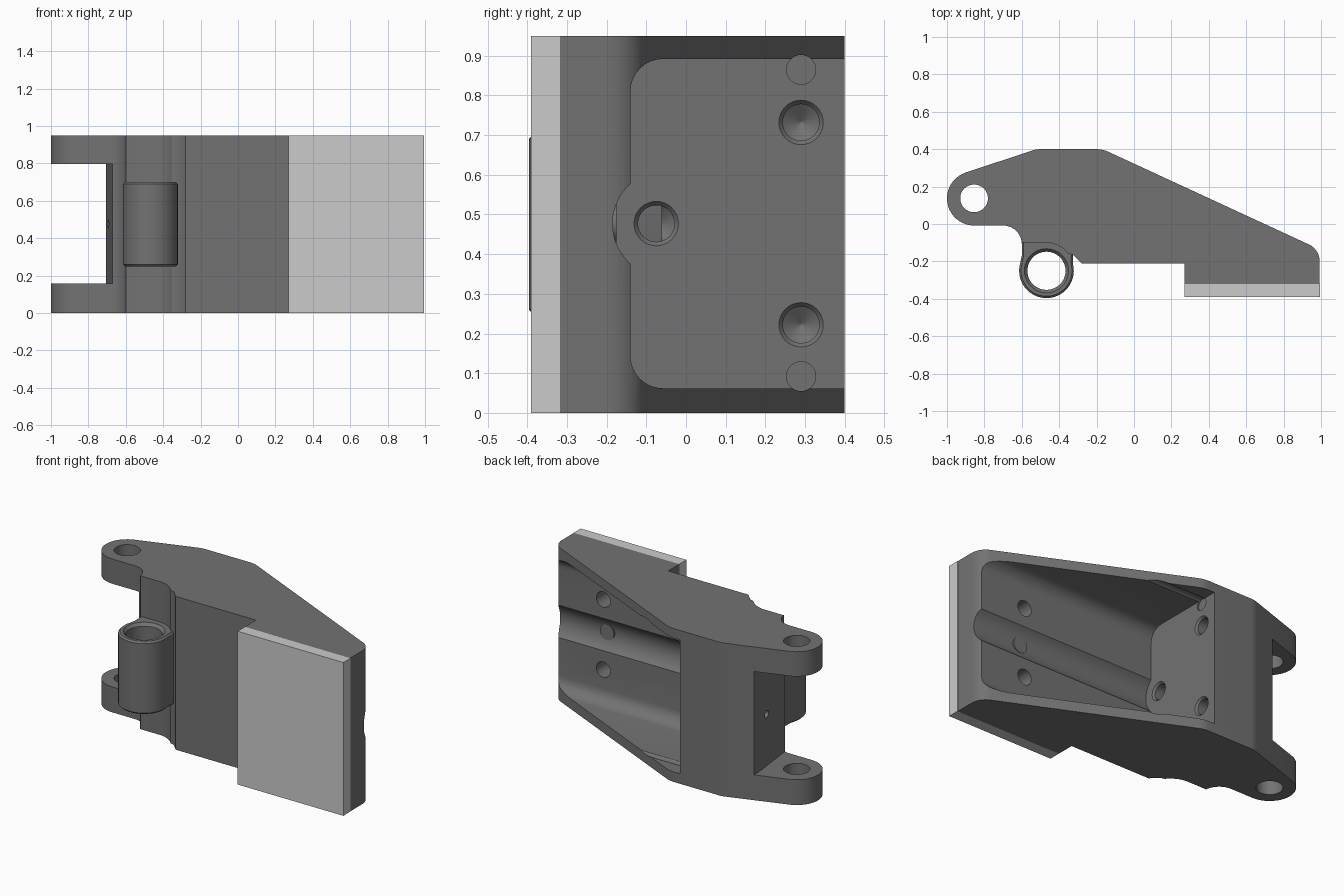
import bpy, bmesh
from math import sin, cos, pi, radians
from mathutils import Vector

if "Cube" in bpy.data.objects:
    bpy.data.objects.remove(bpy.data.objects["Cube"])


def arc(cx, cy, r, a0, a1, n=12):
    return [(cx + r * cos(radians(a0 + (a1 - a0) * i / n)),
             cy + r * sin(radians(a0 + (a1 - a0) * i / n))) for i in range(n + 1)]


def circle(cx, cy, r, n=48):
    return arc(cx, cy, r, 0, 360, n)[:-1]


def from_bm(name, bm):
    bmesh.ops.recalc_face_normals(bm, faces=bm.faces)
    me = bpy.data.meshes.new(name)
    bm.to_mesh(me)
    bm.free()
    ob = bpy.data.objects.new(name, me)
    bpy.context.collection.objects.link(ob)
    return ob


def loft(name, loops, axis):
    """Skin stacked outlines given as (points, position along axis)."""
    bm = bmesh.new()
    place = {'X': lambda a, b, t: (t, a, b),
             'Y': lambda a, b, t: (a, t, b),
             'Z': lambda a, b, t: (a, b, t)}[axis]
    rings = [[bm.verts.new(place(a, b, t)) for a, b in pts] for pts, t in loops]
    for r, s in zip(rings, rings[1:]):
        for i in range(len(r)):
            j = (i + 1) % len(r)
            bm.faces.new((r[i], r[j], s[j], s[i]))
    bm.faces.new(rings[0])
    bm.faces.new(rings[-1])
    return from_bm(name, bm)


def prism(name, pts, lo, hi, axis='Z'):
    return loft(name, [(pts, lo), (pts, hi)], axis)


def boolean(ob, other, op='DIFFERENCE'):
    m = ob.modifiers.new('bool', 'BOOLEAN')
    m.operation, m.object, m.solver = op, other, 'EXACT'
    bpy.context.view_layer.objects.active = ob
    bpy.ops.object.modifier_apply(modifier=m.name)
    bpy.data.objects.remove(other)


def smooth(ob):
    bpy.ops.object.select_all(action='DESELECT')
    ob.select_set(True)
    bpy.context.view_layer.objects.active = ob
    bpy.ops.object.shade_smooth_by_angle(angle=radians(30))


H = 0.95
MID = 0.477

# main body, extruded from its plan outline
outline = (arc(-0.855, 0.137, 0.145, 270, 110, 24)
           + arc(-0.50, 0.25, 0.15, 110, 90, 5)
           + arc(-0.20, 0.25, 0.15, 90, 65, 5)
           + arc(0.893, -0.20, 0.10, 65, 0, 8)
           + [(0.993, -0.32), (0.27, -0.32), (0.27, -0.21), (-0.28, -0.21), (-0.325, -0.165)]
           + arc(-0.47, -0.25, 0.15, 38, 88, 8)
           + [(-0.60, -0.10)]
           + arc(-0.70, -0.108, 0.10, 2, 90, 10))
body = prism('bracket_body', outline, 0, H)

# slot between the two hinge ears, and the ear holes
slot = [(-1.2, -0.3), (-0.67, -0.3), (-0.67, 0.0), (-0.705, 0.30), (-0.705, 0.6), (-1.2, 0.6)]
boolean(body, prism('slot_cutter', slot, 0.157, 0.797))
boolean(body, prism('ear_hole_cutter', circle(-0.855, 0.137, 0.074), -0.1, H + 0.1))
boolean(body, prism('pin_hole_cutter', circle(0.2, MID, 0.022, 24), -0.8, -0.6, 'X'))

# pocket opening to the sloped back, with rounded corners and a centre channel
pocket = ([(0.6, 0.062)] + arc(-0.058, 0.144, 0.082, 270, 180, 8)
          + arc(-0.05, MID, 0.135, 228, 132, 16)
          + arc(-0.058, 0.81, 0.082, 180, 90, 8) + [(0.6, 0.892)])
boolean(body, prism('pocket_cutter', pocket, -0.24, 1.2, 'X'))

# countersunk, cone-ended holes in the pocket end wall
for y, z in ((0.29, 0.732), (0.29, 0.222), (-0.075, MID)):
    steps = ((0.056, -0.15), (0.056, -0.24), (0.046, -0.252), (0.046, -0.37), (0.002, -0.40))
    boolean(body, loft('end_hole_cutter', [(circle(y, z, r, 32), x) for r, x in steps], 'X'))

# round reliefs along the pocket side walls
for z in (0.865, 0.092):
    boolean(body, prism('relief_cutter', circle(0.29, z, 0.037, 32), -0.25, 0.6, 'X'))

# blind holes in the pocket floor
for s in (-1, 1):
    boolean(body, prism('floor_hole_cutter', circle(0.665, MID + s * 0.217, 0.048, 32), -0.27, 0.3, 'Y'))
smooth(body)

# raised disc in the centre channel
disc = prism('channel_disc', circle(0.665, MID, 0.048, 32), -0.20, -0.175, 'Y')
smooth(disc)

# bushing barrel with its web to the body
c = (-0.468, -0.25)


def barrel_outline(d):
    return (arc(*c, 0.146 - d, 170, 375, 40)
            + [(-0.325 - d, -0.16), (-0.36, -0.06), (-0.60 + d, -0.06), (-0.60 + d, -0.17)])


barrel = loft('bushing_barrel', [(barrel_outline(0.01), 0.25), (barrel_outline(0), 0.26),
                                 (barrel_outline(0), 0.69), (barrel_outline(0.01), 0.70)], 'Z')
bore = [(0.118, 0.24), (0.118, 0.25), (0.102, 0.268), (0.102, 0.682), (0.118, 0.70), (0.118, 0.71)]
boolean(barrel, loft('bore_cutter', [(circle(*c, r), z) for r, z in bore], 'Z'))
smooth(barrel)

# light friction pad on the front
pad = prism('front_pad', [(0.27, -0.39), (0.995, -0.39), (0.995, -0.318), (0.27, -0.318)], 0, H)
mat = bpy.data.materials.new('light_grey')
mat.diffuse_color = (0.7, 0.7, 0.7, 1)
mat.use_nodes = True
mat.node_tree.nodes["Principled BSDF"].inputs["Base Color"].default_value = mat.diffuse_color
pad.data.materials.append(mat)
dark = bpy.data.materials.new('dark_grey')
dark.diffuse_color = (0.17, 0.17, 0.17, 1)
dark.use_nodes = True
dark.node_tree.nodes["Principled BSDF"].inputs["Base Color"].default_value = dark.diffuse_color
for ob in (body, disc, barrel):
    ob.data.materials.clear()
    ob.data.materials.append(dark)
